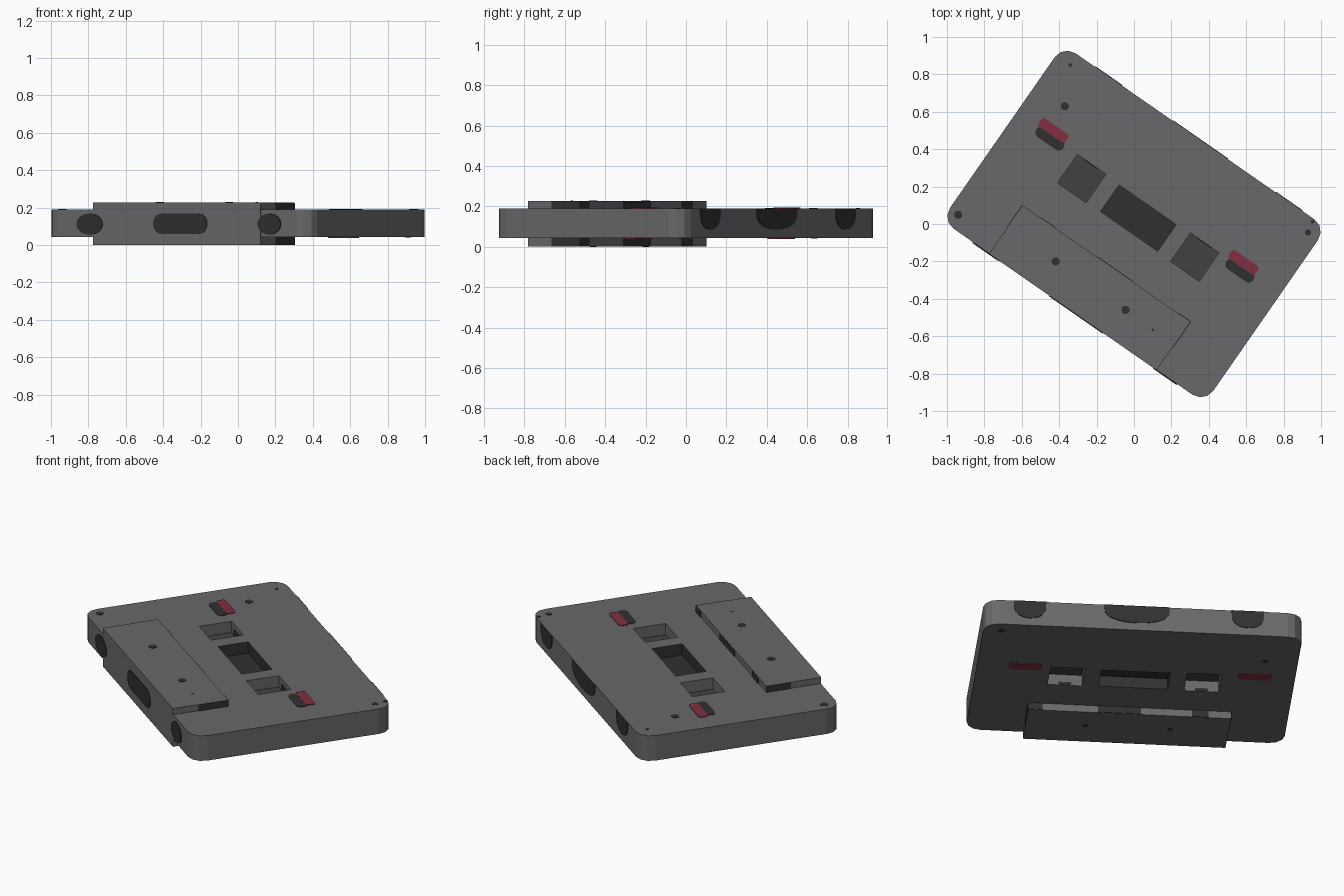
import bpy, bmesh, math
from mathutils import Matrix, Vector

cube = bpy.data.objects.get("Cube")
if cube:
    bpy.data.objects.remove(cube, do_unlink=True)


def material(name, rgb):
    m = bpy.data.materials.new(name)
    m.use_nodes = True
    m.diffuse_color = (*rgb, 1)
    m.node_tree.nodes["Principled BSDF"].inputs["Base Color"].default_value = (*rgb, 1)
    return m


grey = material("shell grey", (0.14, 0.14, 0.145))
dark = material("dark charcoal", (0.03, 0.03, 0.03))
floor_grey = material("recess grey", (0.055, 0.055, 0.055))
red = material("dark red", (0.22, 0.028, 0.05))

TURN = Matrix.Rotation(math.radians(-34.8), 4, 'Z')
HALF_L, HALF_W = 0.857, 0.571
BOTTOM, TOP = 0.042, 0.19
PLATE_TOP = 0.227
T = 0.004  # thickness of painted details


def prism(name, pts, lo, hi, mat, axis='z'):
    """Extrude a 2D outline between lo and hi along one axis."""
    place = {'z': lambda a, b, h: (a, b, h),
             'y': lambda a, b, h: (a, h, b),
             'x': lambda a, b, h: (h, a, b)}[axis]
    bm = bmesh.new()
    rings = [[bm.verts.new(place(a, b, h)) for a, b in pts] for h in (lo, hi)]
    bm.faces.new(rings[0])
    bm.faces.new(rings[1])
    n = len(pts)
    for i in range(n):
        j = (i + 1) % n
        bm.faces.new((rings[0][i], rings[0][j], rings[1][j], rings[1][i]))
    bmesh.ops.recalc_face_normals(bm, faces=bm.faces)
    me = bpy.data.meshes.new(name)
    bm.to_mesh(me)
    bm.free()
    me.materials.append(mat)
    ob = bpy.data.objects.new(name, me)
    bpy.context.collection.objects.link(ob)
    ob.matrix_world = TURN
    return ob


def rect(a0, a1, b0, b1):
    return [(a0, b0), (a1, b0), (a1, b1), (a0, b1)]


def rounded(a0, a1, b0, b1, r, seg=3):
    pts = []
    corners = [(a1 - r, b1 - r), (a0 + r, b1 - r), (a0 + r, b0 + r), (a1 - r, b0 + r)]
    for q, (ca, cb) in enumerate(corners):
        for k in range(seg + 1):
            t = (q + k / seg) * math.pi / 2
            pts.append((ca + r * math.cos(t), cb + r * math.sin(t)))
    return pts


def disc(a, b, ra, rb, n=12):
    return [(a + ra * math.cos(2 * math.pi * k / n), b + rb * math.sin(2 * math.pi * k / n))
            for k in range(n)]


def arch(a, half, top, depth, n=12):
    """Half ellipse hanging down from a straight edge."""
    return [(a - half * math.cos(math.pi * k / n),
             top - depth * math.sin(math.pi * k / n) ** 0.6) for k in range(n + 1)]


# Shell with rounded corners
shell = prism("shell", rounded(-HALF_L, HALF_L, -HALF_W, HALF_W, 0.08), BOTTOM, TOP, grey)
shell.data.materials.append(dark)
shell.data.materials.append(floor_grey)

# Hub and window recesses on both sides
HUB, HUB_V, HUB_HALF = 0.368, 0.04, 0.093
openings = [rect(s * HUB - HUB_HALF, s * HUB + HUB_HALF, HUB_V - HUB_HALF, HUB_V + HUB_HALF)
            for s in (-1, 1)]
openings.append(rect(-0.185, 0.187, -0.047, 0.126))
bpy.context.view_layer.objects.active = shell
for pts in openings:
    for lo, hi in ((0.123, 0.4), (-0.2, 0.107)):
        cutter = prism("recess_cutter", pts, lo, hi, grey)
        cutter.hide_render = True
        mod = shell.modifiers.new("recess", 'BOOLEAN')
        mod.operation = 'DIFFERENCE'
        mod.solver = 'EXACT'
        mod.object = cutter
        bpy.ops.object.modifier_apply(modifier=mod.name)
        bpy.data.objects.remove(cutter, do_unlink=True)

# Window recess is dark, hub recess floors are darker grey
for p in shell.data.polygons:
    c = p.center
    inside = BOTTOM + 0.005 < c.z < TOP - 0.005
    p.material_index = 0
    if inside and abs(c.y) < 0.2:
        if abs(c.x) < 0.2:
            p.material_index = 1
        elif abs(c.x) < 0.5 and abs(p.normal.z) > 0.9:
            p.material_index = 2

# Thick head section along the front edge
PL, PB = 0.545, -0.258
prism("head_section", rect(-PL, PL, -HALF_W - 0.002, PB), 0, PLATE_TOP, grey)

# Dark marks on hub walls
for s in (-1, 1):
    wall = HUB_V + HUB_HALF
    prism("hub_wall_mark_top", rect(s * HUB - 0.05, s * HUB + 0.04, 0.123, 0.16),
          wall - T, wall, dark, 'y')
    wall = HUB_V - HUB_HALF
    prism("hub_wall_mark_bottom", arch(s * HUB, 0.035, 0.06, 0.018),
          wall, wall + T, dark, 'y')

# Red and dark markers beside the hubs
for u in (-0.637, 0.6):
    prism("marker_dark", rounded(u - 0.08, u + 0.095, 0.088, 0.148, 0.025, 2), TOP, TOP + T * 0.7, dark)
    prism("marker_red", rounded(u - 0.09, u + 0.085, 0.138, 0.192, 0.014, 2), TOP, TOP + T, red)
    prism("marker_red_underside", rounded(u - 0.09, u + 0.085, 0.1, 0.16, 0.014, 2),
          BOTTOM - T, BOTTOM, red)

# Screw dots on the shell and the head section
for u, v, r in ((-0.663, 0.306, 0.022), (-0.765, 0.504, 0.01), (-0.8, -0.496, 0.022),
                (0.79, 0.494, 0.017), (0.777, 0.575 - 0.02, 0.01)):
    prism("screw_dot", disc(u, v, r, r), TOP, TOP + T / 2, dark)
for u, v, r in ((-0.68, 0.3, 0.016), (0.76, 0.5, 0.016)):
    prism("screw_dot_underside", disc(u, v, r, r), BOTTOM - T / 2, BOTTOM, dark)
for u in (-0.23, 0.225):
    prism("head_dot", disc(u, -0.403, 0.022, 0.022), PLATE_TOP, PLATE_TOP + T / 2, dark)
    prism("head_dot_underside", disc(u, -0.403, 0.016, 0.016), -T / 4, 0.001, dark)
prism("head_pin", disc(0.405, -0.407, 0.007, 0.007), PLATE_TOP, PLATE_TOP + T / 2, dark)

# Openings painted on the front edge
for u, half in ((-0.567, 0.085), (0.602, 0.076)):
    prism("edge_opening", disc(u, 0.112, half, 0.057, 16),
          -HALF_W - 0.006, -HALF_W, dark, 'y')
prism("edge_opening_middle", rounded(-0.152, 0.197, 0.06, 0.168, 0.052, 5),
      -HALF_W - 0.006, -HALF_W, dark, 'y')

# Arched notches on the back edge
for u, half in ((-0.562, 0.088), (0.035, 0.178), (0.612, 0.088)):
    prism("back_notch", arch(u, half, TOP, 0.105), HALF_W, HALF_W + T, dark, 'y')

# Dark patches on the steps around the head section
for lo, hi in ((0.001, BOTTOM), (TOP, PLATE_TOP - 0.001)):
    for a, b in ((-0.425, -0.335), (-0.06, 0.17), (0.47, PL)):
        prism("step_patch_back", rect(a, b, lo, hi), PB, PB + T, dark, 'y')
    prism("step_patch_left", rect(-0.43, PB, lo, hi), PL, PL + T, dark, 'x')
    prism("step_patch_right", rect(-0.4, PB, lo, hi), -PL - T, -PL, dark, 'x')
